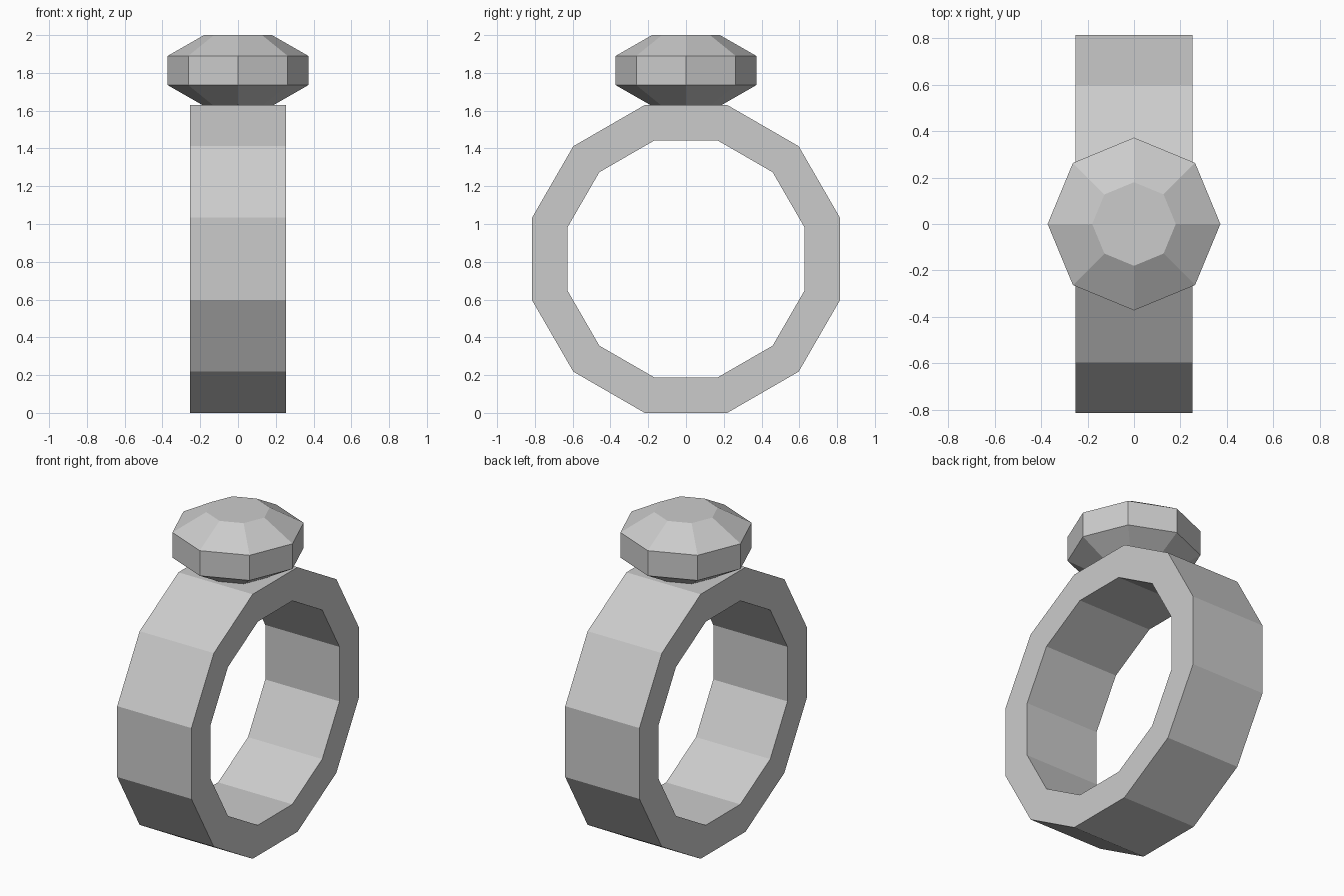
import bpy, bmesh
from math import sin, cos, pi

if "Cube" in bpy.data.objects:
    bpy.data.objects.remove(bpy.data.objects["Cube"])


def loft(name, loops, closed):
    """Skin equal-length vertex loops with quads; join the ends or cap them."""
    bm = bmesh.new()
    rings = [[bm.verts.new(p) for p in loop] for loop in loops]
    n = len(rings[0])
    pairs = list(zip(rings, rings[1:]))
    if closed:
        pairs.append((rings[-1], rings[0]))
    else:
        bm.faces.new(rings[0])
        bm.faces.new(rings[-1])
    for a, b in pairs:
        for i in range(n):
            j = (i + 1) % n
            bm.faces.new((a[i], a[j], b[j], b[i]))
    bmesh.ops.recalc_face_normals(bm, faces=bm.faces)
    mesh = bpy.data.meshes.new(name)
    bm.to_mesh(mesh)
    bm.free()
    obj = bpy.data.objects.new(name, mesh)
    bpy.context.collection.objects.link(obj)
    return obj


# Band: 12-sided hoop around the x axis, flat side down
half_width, centre_z = 0.253, 0.815
outer, inner = 0.815 / cos(pi / 12), 0.627 / cos(pi / 12)
section = [(-half_width, outer), (half_width, outer),
           (half_width, inner), (-half_width, inner)]
loft("ring_band",
     [[(x, r * sin(pi / 12 + k * pi / 6), centre_z + r * cos(pi / 12 + k * pi / 6))
       for k in range(12)] for x, r in section], True)

# Gem: 8-sided cut stone, base just seated in the band
profile = [(0.18, 1.625), (0.372, 1.735), (0.372, 1.89), (0.18, 2.0)]
loft("gem",
     [[(r * cos(k * pi / 4), r * sin(k * pi / 4), z) for k in range(8)]
      for r, z in profile], False)
